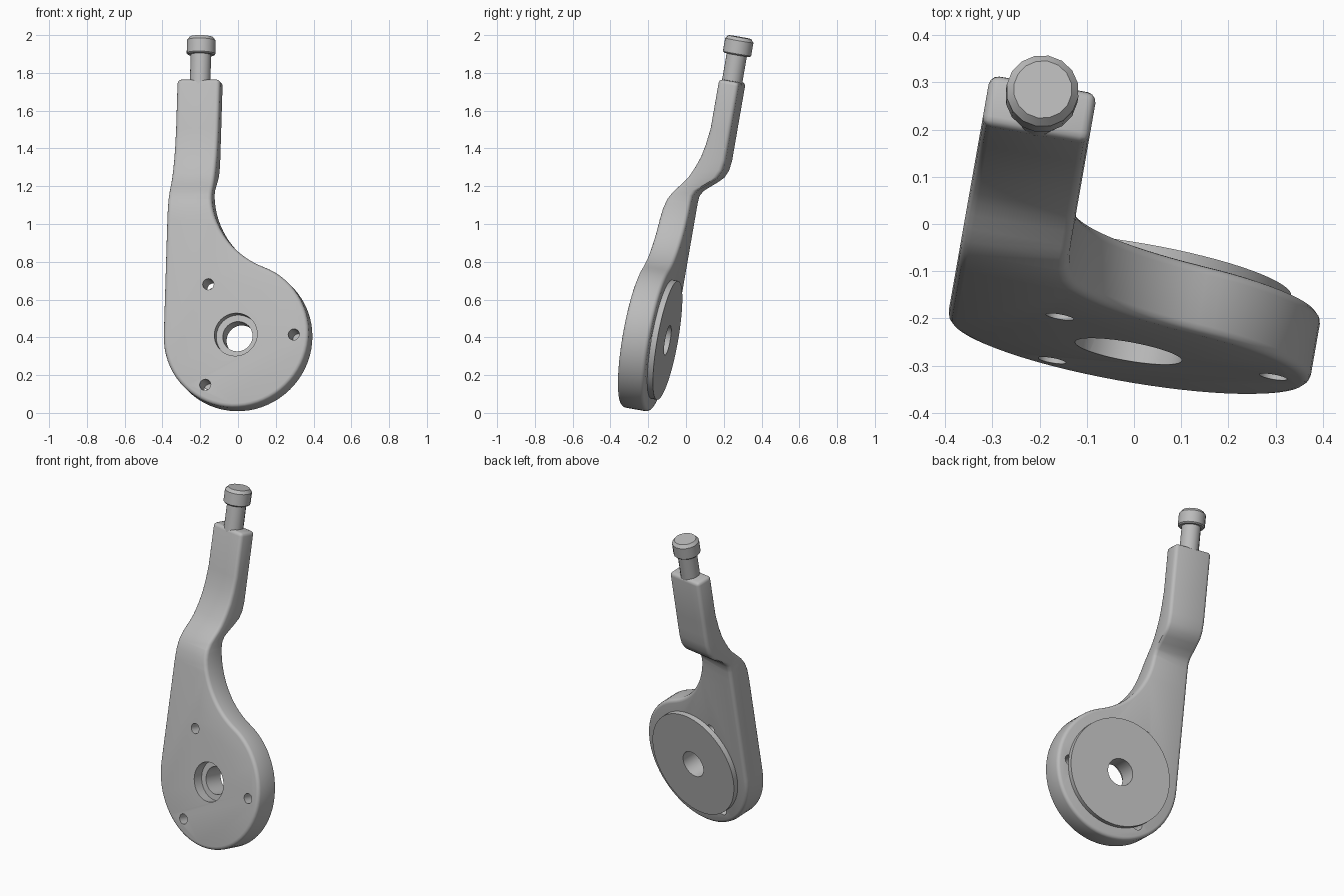
import bpy, bmesh
from math import sin, cos, pi, radians, atan2, hypot
from mathutils import Matrix, Vector

cube = bpy.data.objects.get("Cube")
if cube:
    bpy.data.objects.remove(cube)

metal = bpy.data.materials.new("light_grey_metal")
metal.use_nodes = True
GREY = (0.5, 0.5, 0.5, 1)
metal.diffuse_color = GREY
metal.node_tree.nodes["Principled BSDF"].inputs["Base Color"].default_value = GREY

# Lever frame: origin at the front centre of the hub, leaning back and turned
FRAME = (Matrix.Translation((-0.012, -0.27, 0.415))
         @ Matrix.Rotation(radians(-10), 4, 'Z') @ Matrix.Rotation(radians(-10), 4, 'X'))


def add_object(name, bm):
    bmesh.ops.recalc_face_normals(bm, faces=bm.faces)
    mesh = bpy.data.meshes.new(name)
    bm.to_mesh(mesh)
    bm.free()
    mesh.materials.append(metal)
    obj = bpy.data.objects.new(name, mesh)
    bpy.context.collection.objects.link(obj)
    obj.matrix_world = FRAME
    return obj


def lathe(name, profile, origin, axis, sides):
    """Closed solid turned from (radius, height) points around an axis."""
    bm = bmesh.new()
    turn = Vector(axis).to_track_quat('Z', 'Y')
    rings = [[bm.verts.new(Vector(origin) + turn @ Vector(
        (r * cos(2 * pi * i / sides), r * sin(2 * pi * i / sides), h)))
        for i in range(sides)] for r, h in profile]
    for low, high in zip(rings, rings[1:]):
        for i in range(sides):
            j = (i + 1) % sides
            bm.faces.new((low[i], low[j], high[j], high[i]))
    bm.faces.new(rings[0])
    bm.faces.new(rings[-1])
    return add_object(name, bm)


def activate(obj):
    bpy.ops.object.select_all(action='DESELECT')
    obj.select_set(True)
    bpy.context.view_layer.objects.active = obj


def cut(obj, cutter):
    mod = obj.modifiers.new("cut", 'BOOLEAN')
    mod.operation, mod.solver, mod.object = 'DIFFERENCE', 'EXACT', cutter
    activate(obj)
    bpy.ops.object.modifier_apply(modifier=mod.name)


def smooth(obj):
    activate(obj)
    bpy.ops.object.shade_smooth_by_angle(angle=radians(32))


# Outline of hub and arm: round hub, concave neck, straight arm
HUB, LEFT, RIGHT, TOP = 0.39, -0.39, -0.16, 1.405
NECK, NX, NZ = 0.452, 0.292, 0.79
lean = atan2(NZ, NX)
outline = []
for i in range(49):
    t = -pi + (lean + pi) * i / 48
    outline.append((HUB * cos(t), HUB * sin(t)))
for i in range(1, 21):
    t = lean + pi - lean * i / 20
    outline.append((NX + NECK * cos(t), NZ + NECK * sin(t)))
outline += [(RIGHT, TOP), (LEFT, TOP)]

# Height, front depth and back depth of the crank in the arm
CRANK = [(-1, 0, .147), (.62, 0, .147), (.68, .004, .147), (.73, .016, .147), (.77, .037, .150),
         (.80, .060, .166), (.83, .084, .200), (.86, .105, .235), (.89, .120, .265),
         (.93, .137, .283), (.985, .156, .290), (1.05, .169, .290), (1.14, .18, .290), (2, .18, .290)]


def depth(z, side):
    for low, high in zip(CRANK, CRANK[1:]):
        if z <= high[0]:
            f = (z - low[0]) / (high[0] - low[0])
            return low[side] + f * (high[side] - low[side])


# Lever body: extruded outline, sliced along the arm and bent into the crank
bm = bmesh.new()
face = bm.faces.new([bm.verts.new((x, 0, z)) for x, z in outline])
moved = bmesh.ops.extrude_face_region(bm, geom=[face])["geom"]
bmesh.ops.translate(bm, vec=(0, 1, 0), verts=[v for v in moved if isinstance(v, bmesh.types.BMVert)])
for z, _, _ in CRANK[1:-1]:
    bmesh.ops.bisect_plane(bm, geom=bm.verts[:] + bm.edges[:] + bm.faces[:],
                           plane_co=(0, 0, z), plane_no=(0, 0, 1))
bmesh.ops.remove_doubles(bm, verts=bm.verts, dist=0.002)
for v in bm.verts:
    v.co.y = depth(v.co.z, 2 if v.co.y > 0.5 else 1)
body = add_object("lever_body", bm)
bevel = body.modifiers.new("rounded_edges", 'BEVEL')
bevel.width, bevel.segments = 0.02, 3
bevel.limit_method, bevel.angle_limit = 'ANGLE', radians(50)
bevel.use_clamp_overlap = False
activate(body)
bpy.ops.object.modifier_apply(modifier=bevel.name)

# Raised round pad on the back of the hub
pad = lathe("hub_pad", [(.32, 0), (.32, .032)], (0, .146, 0), (0, 1, 0), 64)

# Centre bore, counterbore and three screw holes
bore = lathe("bore_cutter", [(.08, -.1), (.08, .4)], (0, 0, 0), (0, 1, 0), 40)
recess = lathe("recess_cutter", [(.115, -.1), (.115, .06)], (0, 0, 0), (0, 1, 0), 40)
cutters = [bore, recess]
for i in range(3):
    t = 2 * pi * i / 3
    cutters.append(lathe("screw_cutter", [(.03, -.1), (.03, .4)],
                         (.312 * cos(t), 0, .312 * sin(t)), (0, 1, 0), 20))
cut(pad, bore)
for cutter in cutters:
    cut(body, cutter)
for cutter in cutters:
    bpy.data.objects.remove(cutter)

# Pin with a chamfered head on top of the arm
PIN = (-.275, .234, 0)
pin = lathe("pin_shank", [(.055, 1.38), (.055, 1.56)], PIN, (0, 0, 1), 16)
head = lathe("pin_head", [(.070, 1.545), (.077, 1.552), (.077, 1.622), (.062, 1.64)],
             PIN, (0, 0, 1), 16)

for part in (body, pad, pin, head):
    smooth(part)
